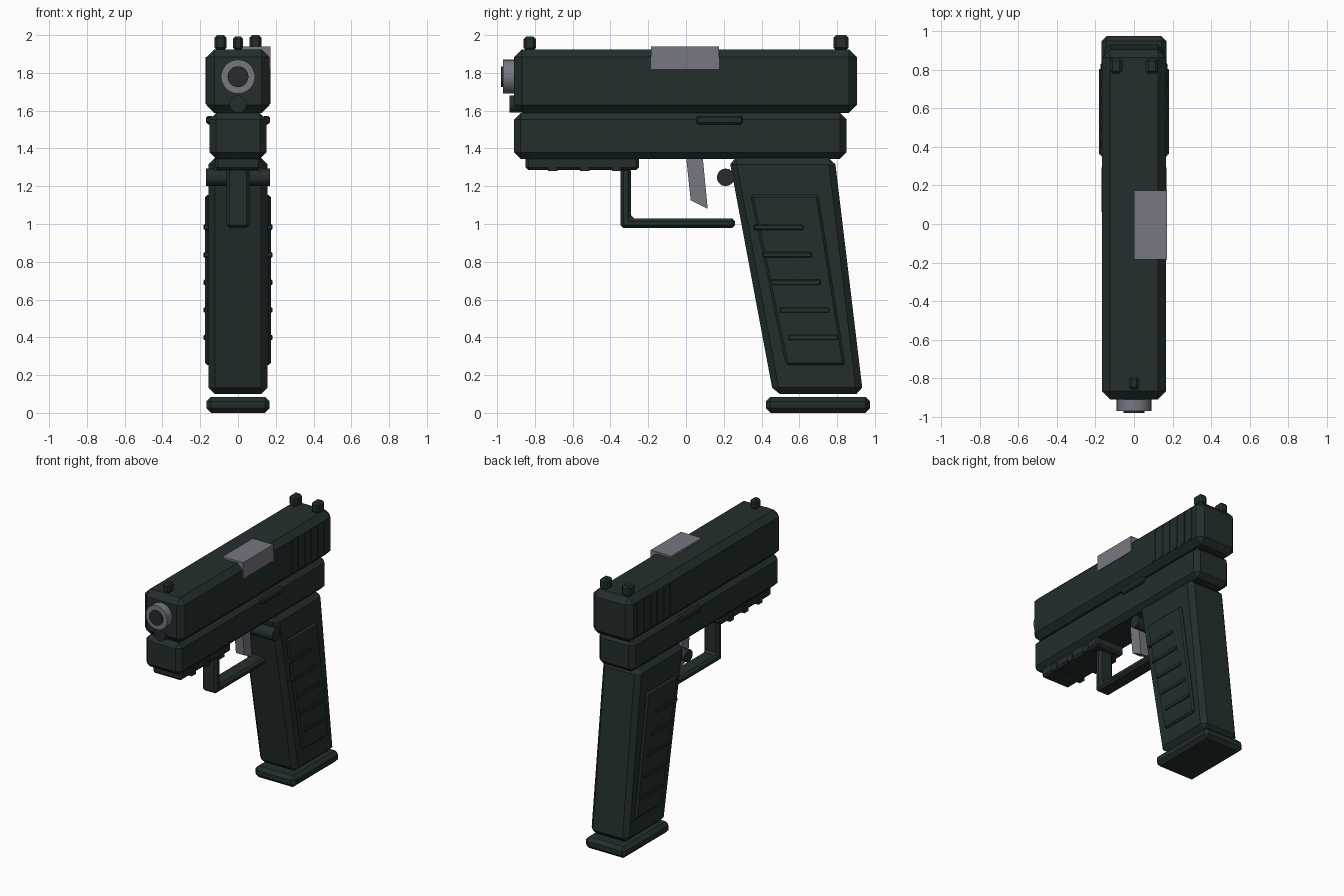
import bpy
import bmesh
import math

if "Cube" in bpy.data.objects:
    bpy.data.objects.remove(bpy.data.objects["Cube"], do_unlink=True)


def material(name, rgb):
    mat = bpy.data.materials.new(name)
    mat.use_nodes = True
    colour = (*rgb, 1.0)
    mat.diffuse_color = colour
    mat.node_tree.nodes["Principled BSDF"].inputs["Base Color"].default_value = colour
    return mat


DARK = material("dark green black", (0.017, 0.027, 0.027))
STEEL = material("steel grey", (0.18, 0.185, 0.22))


def prism(name, profile, x0, x1, mat=DARK, bevel=0.0):
    """Extrude a (y, z) profile along x, with an optional chamfer."""
    bm = bmesh.new()
    face = bm.faces.new([bm.verts.new((x0, y, z)) for y, z in profile])
    side = bmesh.ops.extrude_face_region(bm, geom=[face])["geom"]
    moved = [v for v in side if isinstance(v, bmesh.types.BMVert)]
    bmesh.ops.translate(bm, verts=moved, vec=(x1 - x0, 0, 0))
    bmesh.ops.recalc_face_normals(bm, faces=bm.faces)
    mesh = bpy.data.meshes.new(name)
    bm.to_mesh(mesh)
    bm.free()
    mesh.materials.append(mat)
    obj = bpy.data.objects.new(name, mesh)
    bpy.context.collection.objects.link(obj)
    if bevel:
        mod = obj.modifiers.new("chamfer", "BEVEL")
        mod.width = bevel
        mod.segments = 1
        mod.limit_method = "NONE"
    return obj


def box(name, x, y, z, mat=DARK, bevel=0.0):
    (y0, y1), (z0, z1) = y, z
    return prism(name, [(y0, z0), (y1, z0), (y1, z1), (y0, z1)], x[0], x[1], mat, bevel)


def cylinder(name, centre, radius, depth, axis, mat=DARK):
    turn = (math.pi / 2, 0, 0) if axis == "y" else (0, math.pi / 2, 0)
    bpy.ops.mesh.primitive_cylinder_add(vertices=32, radius=radius, depth=depth,
                                        location=centre, rotation=turn)
    obj = bpy.context.object
    obj.name = name
    obj.data.materials.append(mat)
    bpy.ops.object.shade_smooth_by_angle(angle=math.radians(35))
    return obj


# Slide and frame
box("slide", (-0.167, 0.167), (-0.91, 0.905), (1.588, 1.925), bevel=0.042)
box("frame", (-0.15, 0.15), (-0.91, 0.85), (1.345, 1.587), bevel=0.034)
box("ejection_port", (0.0, 0.172), (-0.185, 0.175), (1.82, 1.94), STEEL)

# Barrel, bore and guide rod
cylinder("barrel", (0, -0.92, 1.78), 0.09, 0.1, "y", STEEL)
cylinder("bore", (0, -0.93, 1.78), 0.055, 0.1, "y")
cylinder("guide_rod", (0, -0.89, 1.635), 0.046, 0.09, "y")

# Sights
box("front_sight", (-0.027, 0.027), (-0.86, -0.795), (1.92, 1.992), bevel=0.013)
for label, s in (("left", 1), ("right", -1)):
    box(f"rear_sight_{label}", sorted((s * 0.06, s * 0.125)), (0.78, 0.86),
        (1.92, 2.0), bevel=0.014)

# Accessory rail with cross bars
box("rail", (-0.12, 0.12), (-0.85, -0.25), (1.285, 1.36), bevel=0.015)
for i in range(3):
    y = -0.706 + i * 0.169
    box(f"rail_bar_{i + 1}", (-0.127, 0.127), (y - 0.025, y + 0.025), (1.28, 1.33))

# Trigger guard, trigger and pin
guard = [(-0.348, 0.978), (0.26, 0.978), (0.26, 1.03), (-0.292, 1.03),
         (-0.292, 1.3), (-0.348, 1.3)]
prism("trigger_guard", guard, -0.06, 0.06, bevel=0.016)
trigger = [(0.0, 1.36), (0.088, 1.36), (0.115, 1.08), (0.025, 1.125)]
prism("trigger", trigger, -0.035, 0.035, STEEL)
cylinder("release_pin", (0, 0.21, 1.247), 0.046, 0.34, "x")

# Grip and magazine base
grip = [(0.228, 1.35), (0.787, 1.35), (0.937, 0.1), (0.462, 0.1)]
prism("grip", grip, -0.157, 0.157, bevel=0.034)
box("magazine_base", (-0.168, 0.168), (0.423, 0.975), (0.0, 0.085), bevel=0.025)

# Side details repeated on both sides
panel = [(0.342, 1.153), (0.7, 1.153), (0.842, 0.253), (0.53, 0.253)]
for label, s in (("left", 1), ("right", -1)):
    def span(outer):
        return sorted((s * 0.13, s * outer))

    prism(f"grip_panel_{label}", panel, *span(0.174), bevel=0.012)
    for i in range(5):
        y, z = 0.36 + i * 0.046, 0.983 - i * 0.146
        box(f"grip_rib_{label}_{i + 1}", span(0.182), (y, y + 0.26),
            (z - 0.014, z + 0.014), bevel=0.004)
    for i in range(6):
        y = 0.395 + i * 0.078
        box(f"serration_{label}_{i + 1}", span(0.172), (y, y + 0.036), (1.635, 1.883))
    box(f"slide_release_{label}", span(0.17), (0.055, 0.3), (1.528, 1.573), bevel=0.01)
